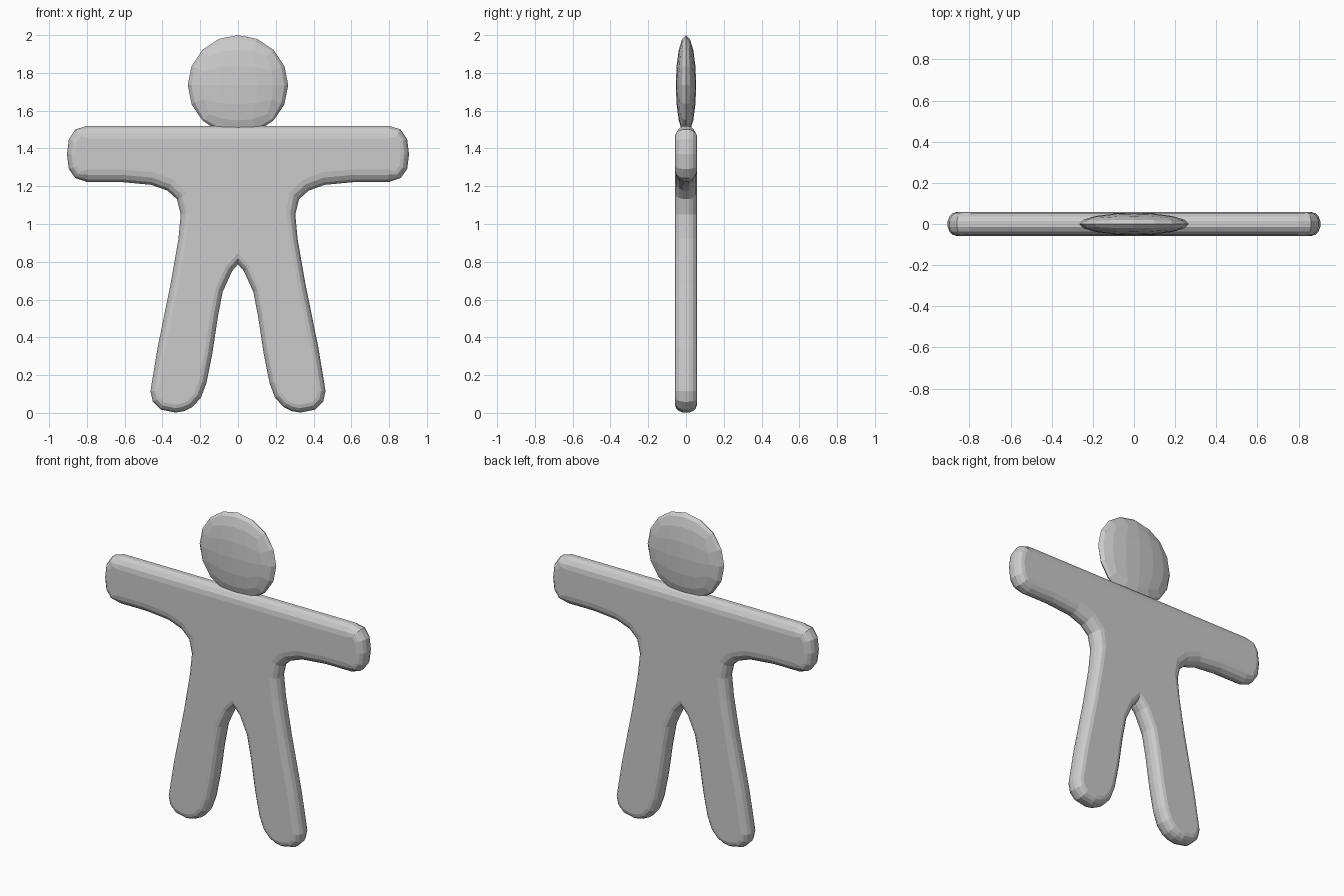
import bpy, bmesh, math
from mathutils import Vector

if "Cube" in bpy.data.objects:
    bpy.data.objects.remove(bpy.data.objects["Cube"])

mat = bpy.data.materials.new("plain grey")
mat.diffuse_color = (0.6, 0.6, 0.6, 1)
mat.use_nodes = True
mat.node_tree.nodes["Principled BSDF"].inputs["Base Color"].default_value = mat.diffuse_color


def add_object(name, bm):
    bmesh.ops.recalc_face_normals(bm, faces=bm.faces)
    mesh = bpy.data.meshes.new(name)
    bm.to_mesh(mesh)
    bm.free()
    mesh.materials.append(mat)
    obj = bpy.data.objects.new(name, mesh)
    bpy.context.collection.objects.link(obj)
    return obj


# Right half of the figure outline (x, z): crotch, leg, armpit, arm
half = [(0, .785), (.03, .75), (.08, .64), (.105, .51), (.135, .31), (.165, .16),
        (.195, .08), (.24, .03), (.285, .008), (.33, 0), (.41, .016), (.452, .058),
        (.465, .115), (.427, .345), (.357, .69), (.317, .92), (.305, 1.05),
        (.325, 1.13), (.375, 1.175), (.46, 1.205), (.62, 1.22), (.80, 1.22),
        (.862, 1.242), (.897, 1.29), (.907, 1.37), (.897, 1.45), (.862, 1.502),
        (.80, 1.522), (.40, 1.522)]
outline = [Vector(p) for p in half + [(-x, z) for x, z in reversed(half[1:])]]


def inset(points, amount):
    """Move the outline inwards; the rounding is wider along the arms."""
    result = []
    n = len(points)
    for i, p in enumerate(points):
        a = (p - points[i - 1]).normalized()
        b = (points[(i + 1) % n] - p).normalized()
        na, nb = Vector((-a.y, a.x)), Vector((-b.y, b.x))
        m = (na + nb).normalized()
        if abs(p.x) > .85:
            depth = .045
        else:
            depth = .042 + .028 * min(max((p.y - 1.0) / .2, 0), 1)
        result.append(p + m * (depth * amount / max(m.dot(na), .7)))
    return result


# Body: stacked outline rings with a rounded edge, flat front and back
THICK = .058
bm = bmesh.new()
rings = []
for deg in (-90, -65, -40, -15, 15, 40, 65, 90):
    t = math.radians(deg)
    ring = inset(outline, 1 - math.cos(t))
    y = THICK * math.sin(t)
    rings.append([bm.verts.new((p.x, y, p.y)) for p in ring])
for lo, hi in zip(rings, rings[1:]):
    for i in range(len(lo)):
        j = (i + 1) % len(lo)
        bm.faces.new((lo[i], lo[j], hi[j], hi[i]))
caps = [bm.faces.new(rings[0]), bm.faces.new(rings[-1])]
bm.normal_update()
bmesh.ops.triangulate(bm, faces=caps)
add_object("body", bm)

# Head: rounded cube flattened to a thin disc
bm = bmesh.new()
bmesh.ops.create_cube(bm, size=2)
bmesh.ops.subdivide_edges(bm, edges=bm.edges[:], cuts=3, use_grid_fill=True)
for v in bm.verts:
    d = Vector([math.tan(c * math.pi / 4) for c in v.co]).normalized()
    v.co = Vector((d.x * .266, d.y * .054, 1.735 + d.z * .265))
add_object("head", bm)
